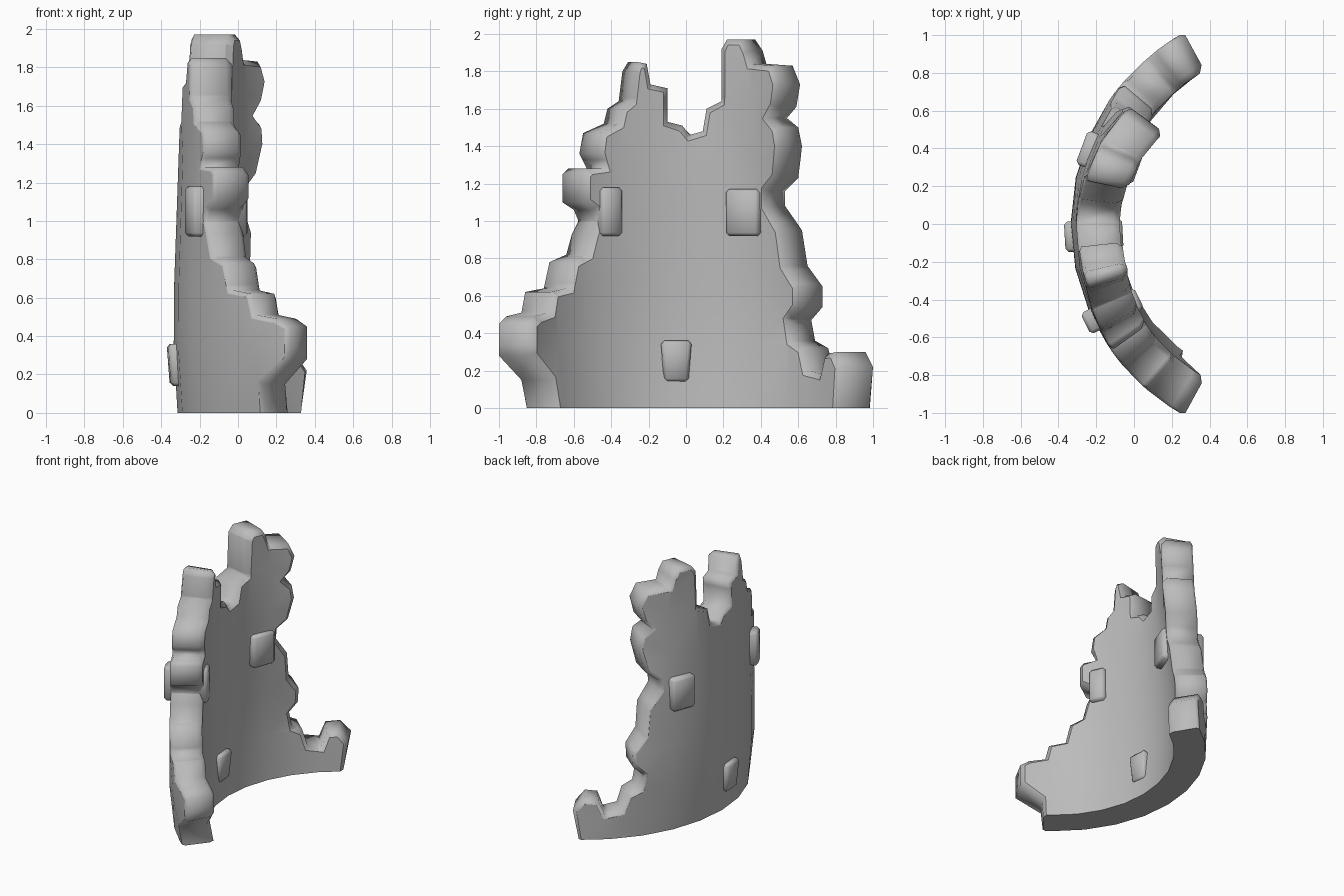
import bpy, bmesh, math
from mathutils import Vector

cube = bpy.data.objects.get("Cube")
if cube:
    bpy.data.objects.remove(cube)

CENTRE_X = 0.82          # axis of the round tower the wall belonged to
R_IN, R_OUT = 0.96, 1.14

stone = bpy.data.materials.new("grey_stone")
stone.use_nodes = True
grey = (0.5, 0.5, 0.5, 1)
stone.diffuse_color = grey
stone.node_tree.nodes["Principled BSDF"].inputs["Base Color"].default_value = grey


def lean(angle, z):
    """How far the wall is drawn in: towards the top, most at the back, and at the foot."""
    height = max(0, z - 0.6)
    twist = (0.2 if angle > 0 else -0.08) * angle ** 2
    high = 0.035 * height + twist * min(height, 0.85)
    foot = max(0, 1 - z / 0.28) * (0.02 - 0.02 * angle ** 2 + 0.06 * min(0, angle) ** 2)
    return high + foot


def on_tower(angle, radius, z):
    radius -= lean(angle, z)
    return Vector((CENTRE_X - radius * math.cos(angle), radius * math.sin(angle), z))


def angle_at(y, radius, z):
    """Angle at which the leaning wall reaches the given y."""
    angle = 0
    for _ in range(12):
        angle = math.asin(y / (radius - lean(angle, z)))
    return angle


def add_object(name, bm):
    mesh = bpy.data.meshes.new(name)
    bm.to_mesh(mesh)
    bm.free()
    obj = bpy.data.objects.new(name, mesh)
    bpy.context.collection.objects.link(obj)
    mesh.materials.append(stone)
    return obj


# Broken outline of the wall as (y, z): front flank, crown, back flank
front_flank = [(-.85, 0), (-.88, .15), (-1, .28), (-1, .45), (-.96, .49), (-.88, .51),
               (-.86, .62), (-.76, .64), (-.73, .78), (-.64, .82), (-.61, .93), (-.575, 1),
               (-.6, 1.06), (-.66, 1.1), (-.66, 1.25), (-.63, 1.28), (-.53, 1.28),
               (-.57, 1.36), (-.55, 1.47), (-.44, 1.52), (-.42, 1.6), (-.36, 1.64),
               (-.34, 1.8), (-.31, 1.85)]
crown = [(-.21, 1.84), (-.19, 1.73), (-.1, 1.71), (-.1, 1.53), (-.02, 1.51), (.02, 1.46),
         (.09, 1.48), (.11, 1.6), (.19, 1.64), (.19, 1.92), (.22, 1.97)]
back_flank = [(.37, 1.97), (.41, 1.91), (.43, 1.84), (.57, 1.83), (.61, 1.73), (.59, 1.61),
              (.54, 1.55), (.6, 1.5), (.62, 1.4), (.6, 1.23), (.53, 1.16), (.53, 1.08),
              (.62, .95), (.65, .76), (.73, .65), (.73, .54), (.67, .47), (.69, .36),
              (.76, .32), (.79, .2), (.87, .18), (.9, .29), (.96, .3), (1, .22), (.98, 0)]

outline = [Vector((angle_at(y, r, z), z))
           for part, r in ((front_flank, R_OUT), (crown, R_IN), (back_flank, R_OUT))
           for y, z in part]


def inset(points, amount):
    """Move every point of the outline into the wall; keep the foot on the ground."""
    moved = []
    for i, p in enumerate(points):
        before = (p - points[i - 1]).normalized()
        after = (points[(i + 1) % len(points)] - p).normalized()
        d = before + after
        n = Vector((d.y, -d.x)).normalized() * amount
        moved.append(Vector((p.x + n.x, p.y + n.y if p.y > 0 else 0)))
    return moved


# Curved wall: rings of the outline through the thickness, cut in strips, then bent
bm = bmesh.new()
rings = []
for radius, amount in ((R_IN - .035, .034), (R_IN, 0), (R_OUT, 0), (R_OUT + .015, .025)):
    rings.append([bm.verts.new((p.x, radius, p.y)) for p in inset(outline, amount)])
for ring, following in zip(rings, rings[1:]):
    for i in range(len(ring)):
        bm.faces.new((ring[i - 1], ring[i], following[i], following[i - 1]))
bm.faces.new(rings[0])
bm.faces.new(rings[-1])
bmesh.ops.recalc_face_normals(bm, faces=bm.faces)


def slice_wall(point, normal):
    geom = bm.verts[:] + bm.edges[:] + bm.faces[:]
    bmesh.ops.bisect_plane(bm, geom=geom, plane_co=point, plane_no=normal, dist=1e-5)


for step in range(-4, 5):
    slice_wall((math.radians(12 * step + .3), 0, 0), (1, 0, 0))
for level in range(1, 6):
    slice_wall((0, 0, .33 * level + .007), (0, 0, 1))
bm.normal_update()


def side(face):
    if abs(face.normal.y) > .99:
        return "face"
    return "foot" if abs(face.normal.z) > .99 and face.calc_center_median().z < .001 else "rim"


for f in bm.faces:
    f.smooth = True
for e in bm.edges:
    e.smooth = len({side(f) for f in e.link_faces}) == 1
bmesh.ops.triangulate(bm, faces=bm.faces[:])
for v in bm.verts:
    v.co = on_tower(v.co.x, v.co.y, v.co.z)
bmesh.ops.recalc_face_normals(bm, faces=bm.faces)
add_object("ruined_wall", bm)


# Through stones that stick out on both sides of the wall
def through_stone(name, degrees, inner, outer, width, bottom, top, foot_scale=1.0):
    bm = bmesh.new()
    bmesh.ops.create_cube(bm, size=1)
    angle = math.radians(degrees)
    radial = Vector((-math.cos(angle), math.sin(angle), 0))
    tangent = Vector((math.sin(angle), math.cos(angle), 0))
    for v in bm.verts:
        scale = foot_scale if v.co.z < 0 else 1
        reach = (inner + outer) / 2 + v.co.x * (outer - inner) * (1 + scale) / 2
        z = bottom + (v.co.z + .5) * (top - bottom)
        v.co = Vector((CENTRE_X, 0, z)) + radial * reach + tangent * v.co.y * width * scale
    bmesh.ops.recalc_face_normals(bm, faces=bm.faces)
    bmesh.ops.bevel(bm, geom=bm.edges[:], offset=.018, segments=1, affect='EDGES')
    obj = add_object(name, bm)
    bpy.context.view_layer.objects.active = obj
    obj.select_set(True)
    bpy.ops.object.shade_smooth_by_angle(angle=math.radians(60))
    obj.select_set(False)


bpy.ops.object.select_all(action='DESELECT')
through_stone("front_through_stone", -26.2, .885, 1.2, .125, .92, 1.18)
through_stone("back_through_stone", 20.4, .85, 1.17, .19, .92, 1.17)
through_stone("low_through_stone", -3.3, .88, 1.19, .165, .14, .36, .8)
